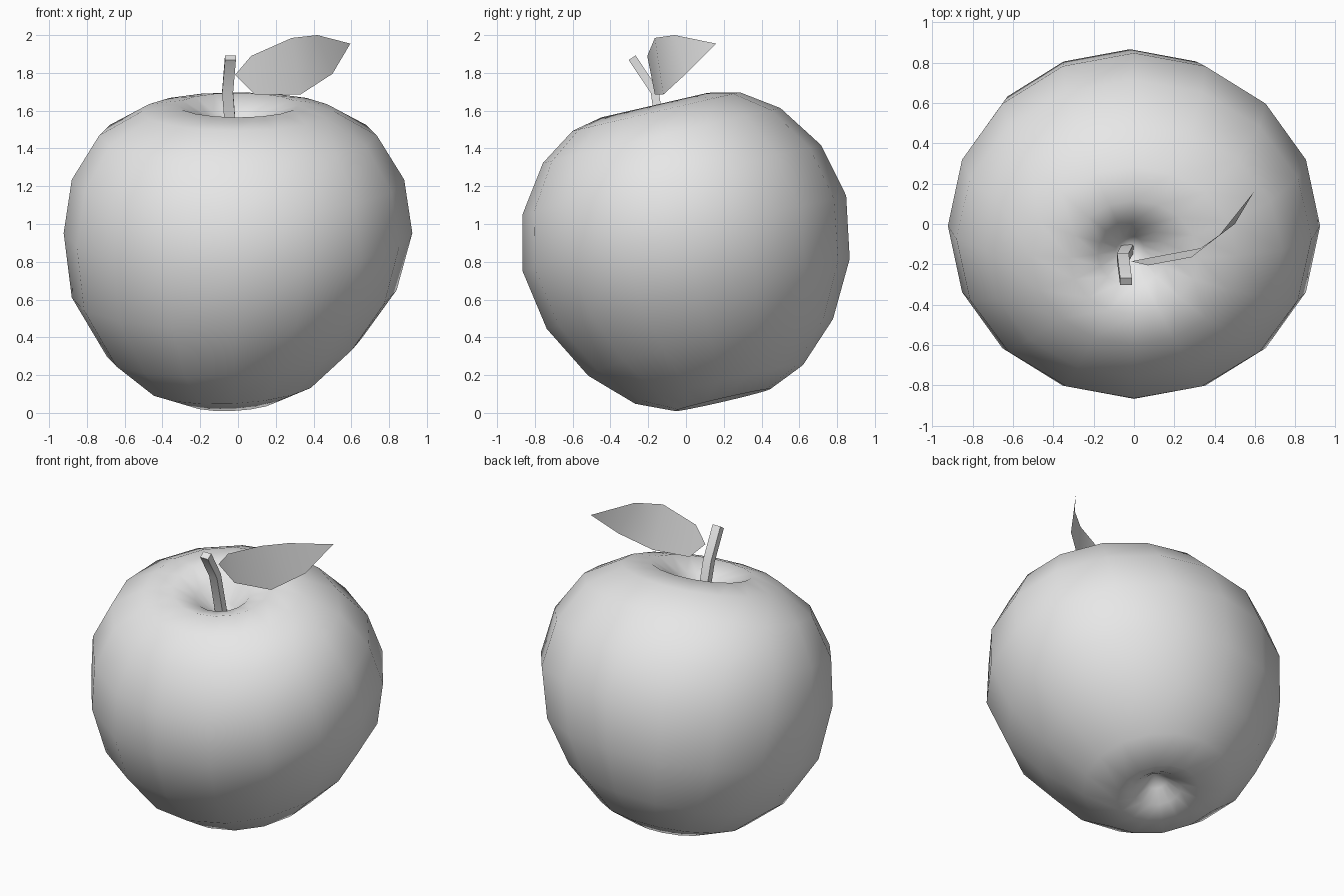
import bpy, bmesh, math
from mathutils import Vector, Matrix

default = bpy.data.objects.get("Cube")
if default:
    bpy.data.objects.remove(default, do_unlink=True)

grey = bpy.data.materials.new("plain_grey")
grey.use_nodes = True
grey.diffuse_color = (0.8, 0.8, 0.8, 1)
grey.node_tree.nodes["Principled BSDF"].inputs["Base Color"].default_value = (0.8, 0.8, 0.8, 1)


def finish(name, bm, angle):
    """Turn a bmesh into a smooth-shaded object."""
    mesh = bpy.data.meshes.new(name)
    bm.to_mesh(mesh)
    bm.free()
    mesh.materials.append(grey)
    obj = bpy.data.objects.new(name, mesh)
    bpy.context.collection.objects.link(obj)
    bpy.ops.object.select_all(action='DESELECT')
    obj.select_set(True)
    bpy.context.view_layer.objects.active = obj
    bpy.ops.object.shade_smooth_by_angle(angle=math.radians(angle))


def bridge(bm, lower, upper):
    n = len(lower)
    for i in range(n):
        j = (i + 1) % n
        bm.faces.new((lower[i], lower[j], upper[j], upper[i]))


# Fruit body: oval rings stacked along an axis that leans forward
SIDES = 16
AXIS_Y = 0.205
lean = Matrix.Rotation(math.radians(13), 3, 'X')
# height, half width, half depth, sideways shift, sideways slope
rings = [
    (0.13, 0.07, 0.07, -0.03, 0.03),
    (0.07, 0.15, 0.15, -0.03, 0.04),
    (0.024, 0.25, 0.26, -0.03, 0.04),
    (0.109, 0.45, 0.456, -0.03, 0.05),
    (0.31, 0.675, 0.665, -0.02, 0.07),
    (0.60, 0.86, 0.823, -0.02, 0.023),
    (0.93, 0.923, 0.88, 0, 0),
    (1.22, 0.88, 0.811, 0, 0),
    (1.46, 0.735, 0.645, 0, 0),
    (1.59, 0.51, 0.454, 0, 0),
    (1.625, 0.32, 0.29, 0, 0),
    (1.56, 0.17, 0.16, -0.01, 0),
    (1.45, 0.07, 0.07, -0.02, 0),
]


def body_point(x, y, height, slope):
    p = lean @ Vector((x, AXIS_Y + y, height))
    p.z += slope * x
    return p


bm = bmesh.new()
loops = []
for height, wide, deep, shift, slope in rings:
    loop = []
    for i in range(SIDES):
        a = math.tau * i / SIDES
        loop.append(bm.verts.new(body_point(
            shift + wide * math.cos(a), deep * math.sin(a), height, slope)))
    loops.append(loop)
for lower, upper in zip(loops, loops[1:]):
    bridge(bm, lower, upper)

# Pointed ends of the two hollows
for loop, height, flip in ((loops[0], 0.19, True), (loops[-1], 1.39, False)):
    pole = bm.verts.new(body_point(-0.02, 0, height, 0))
    for i in range(SIDES):
        a, b = loop[i], loop[(i + 1) % SIDES]
        bm.faces.new((b, a, pole) if flip else (a, b, pole))
finish("fruit_body", bm, 180)

# Stem: square section swept along a bent path
path = [Vector(p) for p in ((-0.03, -0.12, 1.38), (-0.055, -0.165, 1.70), (-0.04, -0.285, 1.88))]
bm = bmesh.new()
loops = []
for i, p in enumerate(path):
    along = (path[min(i + 1, 2)] - path[max(i - 1, 0)]).normalized()
    side = Vector((1, 0, 0))
    back = along.cross(side).normalized()
    loops.append([bm.verts.new(p + side * u * 0.029 + back * v * 0.022)
                  for u, v in ((-1, -1), (1, -1), (1, 1), (-1, 1))])
for lower, upper in zip(loops, loops[1:]):
    bridge(bm, lower, upper)
bm.faces.new(loops[0][::-1])
bm.faces.new(loops[-1])
bmesh.ops.recalc_face_normals(bm, faces=bm.faces)
finish("stem", bm, 60)

# Leaf: thin curled sheet between an upper and a lower edge
upper_edge = ((0.07, -0.205, 1.89), (0.285, -0.165, 1.985), (0.42, -0.06, 2.0))
lower_edge = ((0.09, -0.165, 1.685), (0.33, -0.12, 1.685), (0.50, 0.0, 1.795))
bm = bmesh.new()
top = [bm.verts.new(p) for p in upper_edge]
low = [bm.verts.new(p) for p in lower_edge]
base = bm.verts.new((-0.015, -0.185, 1.79))
tip = bm.verts.new((0.595, 0.16, 1.955))
bm.faces.new((base, low[0], top[0]))
for i in range(2):
    bm.faces.new((low[i], low[i + 1], top[i + 1], top[i]))
bm.faces.new((low[2], tip, top[2]))
finish("leaf", bm, 180)
